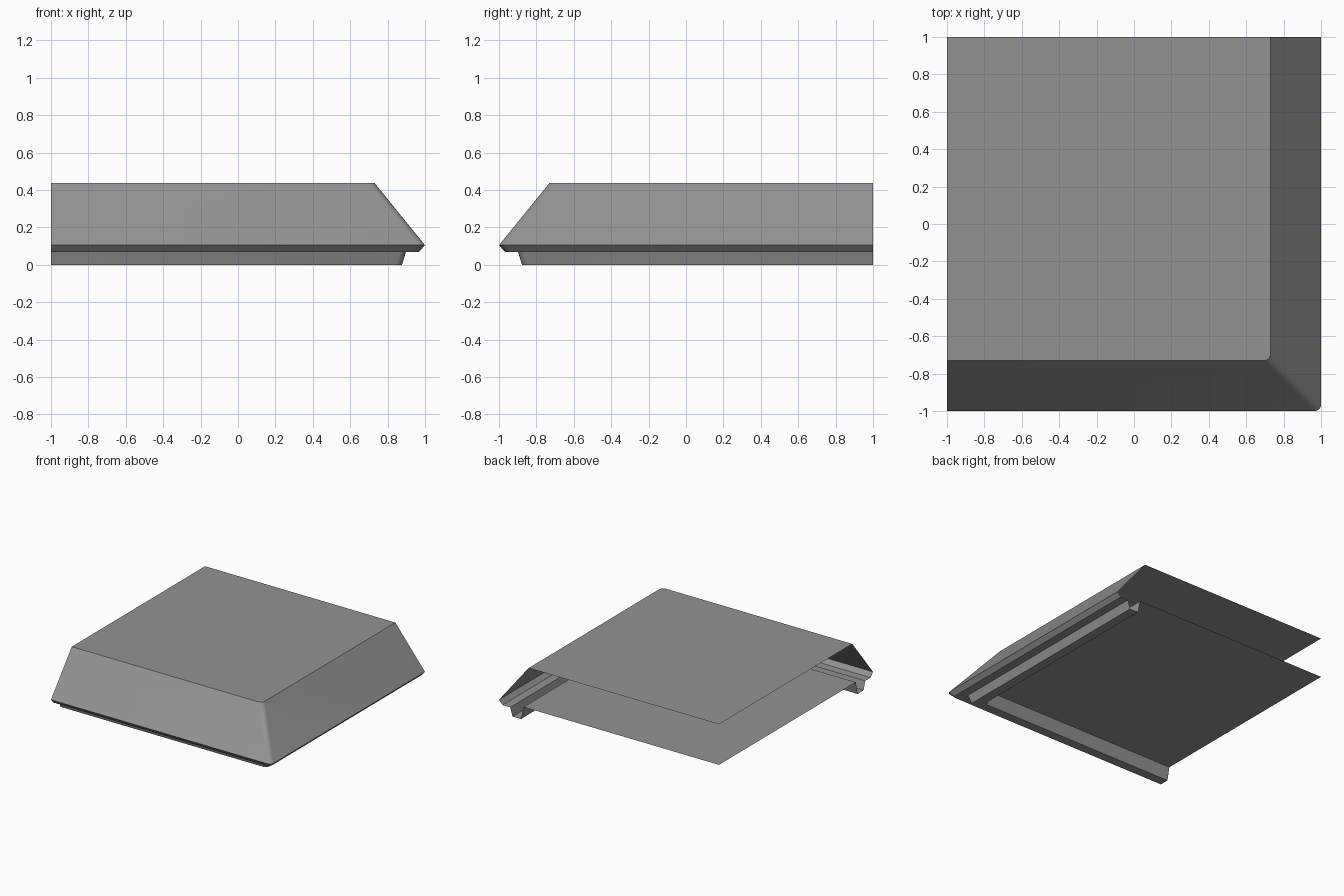
import bpy, bmesh, math
from mathutils import Vector

cube = bpy.data.objects.get("Cube")
if cube:
    bpy.data.objects.remove(cube, do_unlink=True)

GREY = (0.29, 0.29, 0.29, 1.0)
grey = bpy.data.materials.new("plain_grey")
grey.use_nodes = True
grey.diffuse_color = GREY
grey.node_tree.nodes["Principled BSDF"].inputs["Base Color"].default_value = GREY

RADIUS = 0.035
STEPS = 6


def corner_path(reach, z):
    """Line along the front, round the corner, then along the side."""
    c = reach - RADIUS
    pts = [Vector((-1, -reach, z))]
    for i in range(STEPS + 1):
        a = math.radians(-90 + 90 * i / STEPS)
        pts.append(Vector((c + RADIUS * math.cos(a), -c + RADIUS * math.sin(a), z)))
    pts.append(Vector((reach, 1, z)))
    return pts


def build(name, profile, cap=None):
    """Sweep (reach, height) points round the corner; cap a 'top' or 'bottom' sheet."""
    bm = bmesh.new()
    rows = [[bm.verts.new(p) for p in corner_path(r, z)] for r, z in profile]
    for upper, lower in zip(rows, rows[1:]):
        for i in range(len(upper) - 1):
            bm.faces.new((upper[i], lower[i], lower[i + 1], upper[i + 1]))
    if cap:
        row, z = (rows[0], profile[0][1]) if cap == "top" else (rows[-1], profile[-1][1])
        ring = row + [bm.verts.new((-1, 1, z))]
        bm.faces.new(ring if cap == "top" else ring[::-1])
    mesh = bpy.data.meshes.new(name)
    bm.to_mesh(mesh)
    bm.free()
    mesh.materials.append(grey)
    obj = bpy.data.objects.new(name, mesh)
    bpy.context.collection.objects.link(obj)
    bpy.ops.object.select_all(action="DESELECT")
    obj.select_set(True)
    bpy.context.view_layer.objects.active = obj
    bpy.ops.object.shade_smooth_by_angle(angle=math.radians(30))


# Flat roof with sloping sides
build("sloped_cover", [(0.73, 0.438), (1.0, 0.105)], cap="top")
# Bevelled lip and its flat underside
build("edge_lip", [(1.0, 0.105), (0.968, 0.07), (0.898, 0.07)])
# Raised foot rim, closed inside by the recessed floor sheet
build("foot_rim_and_floor",
      [(0.898, 0.07), (0.877, 0.0), (0.80, 0.0), (0.777, 0.105)], cap="bottom")
